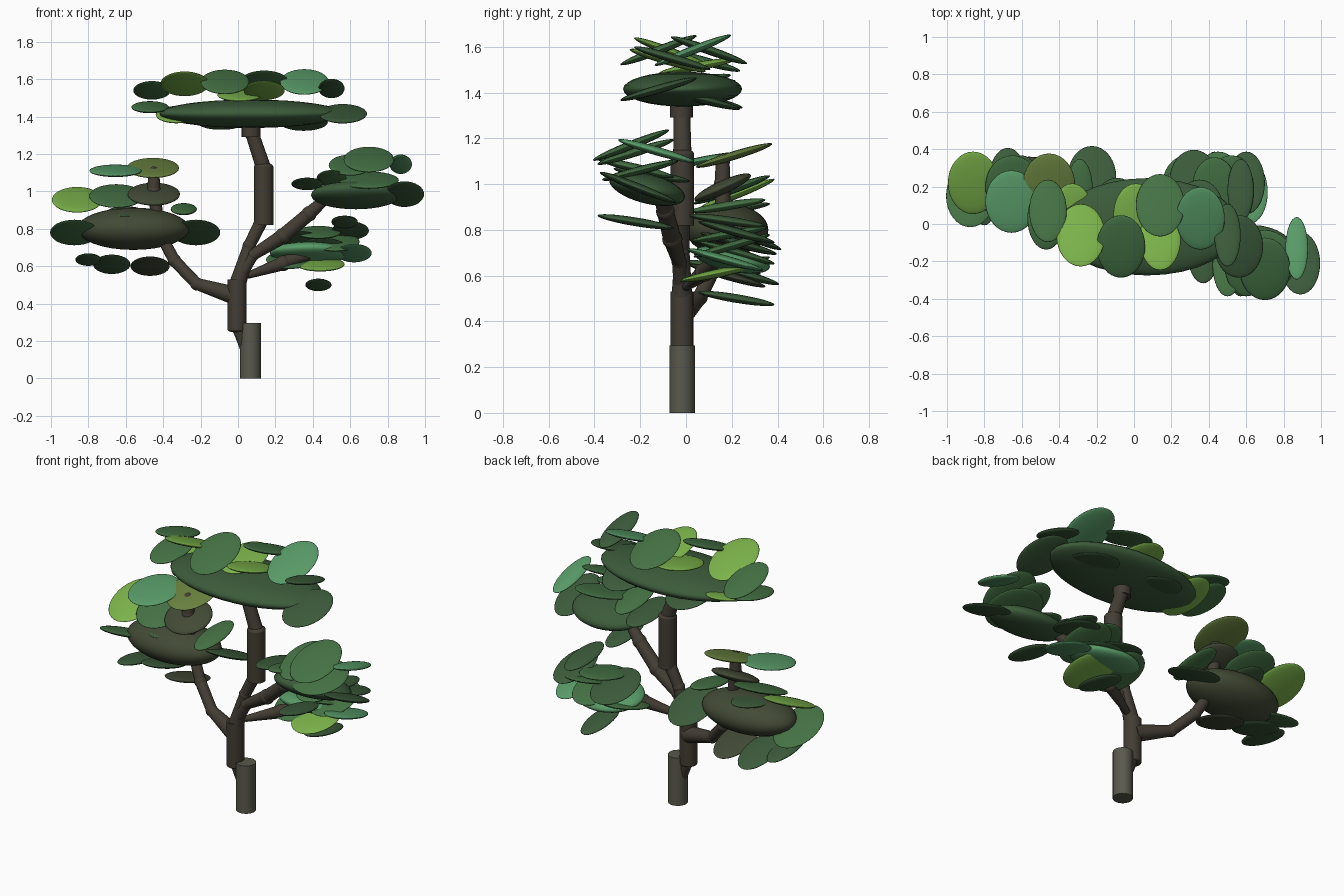
import bpy, math
from mathutils import Vector

def material(name, rgb):
    m = bpy.data.materials.new(name)
    m.diffuse_color = (*rgb, 1)
    return m

MATS = {
    'k': material("bark", (0.055, 0.047, 0.034)),
    'b': material("base_bark", (0.10, 0.10, 0.075)),
    'n': material("brown_leaf", (0.055, 0.068, 0.036)),
    'd': material("dark_leaf", (0.045, 0.105, 0.043)),
    'g': material("green_leaf", (0.06, 0.17, 0.06)),
    't': material("teal_leaf", (0.10, 0.33, 0.14)),
    'o': material("olive_leaf", (0.14, 0.22, 0.05)),
    'l': material("lime_leaf", (0.20, 0.45, 0.07)),
}

def finish(name, mat):
    o = bpy.context.object
    o.name = name
    o.data.materials.append(MATS[mat])
    bpy.ops.object.shade_smooth_by_angle(angle=math.radians(40))
    return o

def ellipsoid(name, c, r, mat, tilt=0):
    bpy.ops.mesh.primitive_uv_sphere_add(segments=32, ring_count=16, location=c, rotation=(tilt, 0, 0))
    bpy.context.object.scale = r
    return finish(name, mat)

def limb(name, a, b, r1, r2, mat='k'):
    a, b = Vector(a), Vector(b)
    d = b - a
    bpy.ops.mesh.primitive_cone_add(vertices=24, radius1=r1, radius2=r2, depth=d.length, location=(a + b) / 2)
    bpy.context.object.rotation_euler = d.to_track_quat('Z', 'Y').to_euler()
    return finish(name, mat)

def branch(name, pts):
    """Chain of tapered limbs with round joints; each point is x, y, z, radius."""
    for i, (p, q) in enumerate(zip(pts, pts[1:])):
        limb(f"{name}_{i}", p[:3], q[:3], p[3], q[3])
        ellipsoid(f"{name}_joint_{i}", q[:3], (q[3] * 1.1,) * 3, 'k')

def pads(name, rows):
    """Flat leaf pads: x, y, z, half width, half height seen from front (sign = tilt), colour."""
    thick, depth = 0.019, 0.167
    for i, (x, y, z, rx, rz, m) in enumerate(rows):
        s = math.sqrt(max(rz * rz - thick ** 2, 0) / (depth ** 2 - thick ** 2))
        t = math.copysign(math.asin(s), rz)
        ellipsoid(f"{name}_{i}", (x, y, z), (rx, depth / math.cos(t), thick), m, t)

# trunk
limb("trunk_base", (.067, -.017, 0), (.067, -.017, .295), .056, .056, 'b')
limb("trunk_link", (.045, -.017, .12), (-.005, -.017, .32), .02, .045)
limb("trunk_lower", (-.005, -.018, .26), (-.005, -.018, .53), .05, .05)
ellipsoid("trunk_lower_foot", (-.005, -.018, .26), (.05, .05, .015), 'k')
branch("trunk_middle", [(0, -.018, .51, .045), (.06, -.017, .71, .032), (.13, -.016, .85, .035)])
limb("trunk_upper", (.137, -.016, .82), (.137, -.016, 1.13), .052, .052)
ellipsoid("trunk_upper_cap", (.137, -.016, 1.13), (.052, .052, .025), 'k')
branch("trunk_top", [(.135, -.016, 1.13, .04), (.075, -.018, 1.31, .036)])
limb("trunk_tip", (.07, -.02, 1.29), (.07, -.02, 1.38), .05, .05)

# side branches
branch("left_branch", [(-.01, -.01, .44, .05), (-.22, .06, .505, .032), (-.34, .12, .63, .032),
                       (-.42, .16, .78, .03), (-.45, .16, 1.0, .035), (-.45, .16, 1.1, .03)])
branch("right_high_branch", [(.0, -.02, .53, .035), (.08, -.03, .66, .03), (.24, -.06, .76, .04),
                             (.38, -.09, .88, .037), (.48, -.12, .97, .025)])
branch("right_low_branch", [(.05, 0, .55, .018), (.24, .08, .615, .038), (.42, .15, .68, .03)])

# large foliage masses
ellipsoid("crown_mass", (.07, -.015, 1.415), (.49, .26, .076), 'd')
ellipsoid("left_mass", (-.56, .18, .80), (.30, .18, .113), 'n')
ellipsoid("left_top_mass", (-.45, .16, .985), (.14, .135, .03), 'n', .42)
ellipsoid("right_high_mass", (.63, -.17, .98), (.24, .17, .065), 'd', -.25)
ellipsoid("right_low_mass", (.38, .20, .67), (.21, .17, .052), 't', -.2)

# leaf pads
pads("crown_pad", [
    (-.46, .07, 1.54, .10, -.048, 'g'), (-.285, -.06, 1.575, .13, -.062, 'l'),
    (-.07, -.12, 1.585, .13, .062, 'g'), (.14, .10, 1.585, .13, -.058, 'g'),
    (.355, .03, 1.585, .13, .064, 't'), (.50, -.06, 1.55, .07, -.05, 'd'),
    (.01, .05, 1.515, .12, .035, 'l'), (.14, -.08, 1.54, .11, -.05, 'l'),
    (-.47, .03, 1.45, .10, .032, 'g'), (-.33, .05, 1.41, .11, .045, 'l'),
    (.56, -.12, 1.415, .13, .05, 'd'), (-.09, .08, 1.37, .13, -.04, 'd'),
    (.35, .07, 1.37, .13, -.045, 'd')])
pads("left_pad", [
    (-.86, .22, .955, .135, .064, 'l'), (-.655, .12, 1.11, .14, .033, 't'),
    (-.455, .21, 1.125, .14, .052, 'o'), (-.65, .20, .975, .145, .06, 'g'),
    (-.29, .18, .905, .07, .032, 'g'),
    (-.60, .20, .89, .10, .03, 'd'), (-.875, .15, .78, .13, -.064, 'g'),
    (-.225, .25, .78, .13, -.064, 'd'), (-.80, .16, .635, .07, -.033, 'd'),
    (-.675, .24, .61, .10, -.05, 'd'), (-.47, .18, .60, .105, -.05, 'n')])
pads("right_high_pad", [
    (.70, -.24, 1.17, .135, .064, 'g'), (.60, -.22, 1.14, .115, .054, 'g'),
    (.87, -.13, 1.145, .06, -.05, 't'), (.89, -.21, .985, .105, -.064, 'd'),
    (.70, -.20, 1.06, .16, .045, 'g'), (.37, -.15, 1.04, .085, -.033, 'd'),
    (.50, -.22, 1.07, .08, -.043, 'g'), (.57, -.22, .835, .07, -.033, 'd')])
pads("right_low_pad", [
    (.44, .14, .61, .13, .038, 'l'), (.62, .17, .67, .095, -.048, 't'),
    (.60, .22, .79, .10, -.048, 'd'), (.32, .23, .74, .13, -.048, 'd'),
    (.43, .19, .78, .12, .035, 'g'), (.28, .20, .635, .13, .048, 'g'),
    (.52, .20, .73, .13, .05, 'g'), (.57, .18, .84, .07, -.03, 'd'),
    (.43, .22, .50, .07, -.033, 'd'), (.45, .22, .70, .13, -.05, 'g')])
